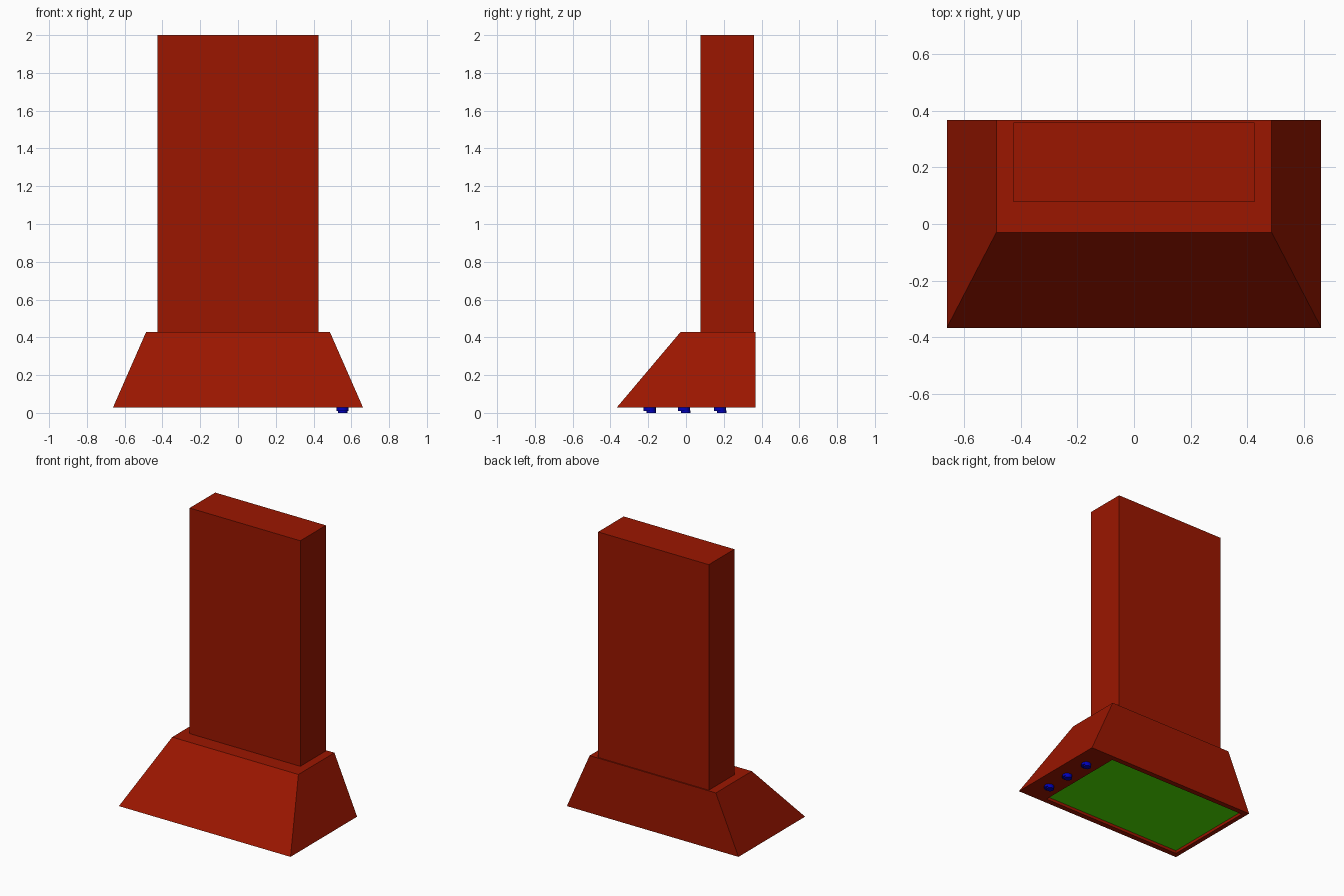
import bpy
import bmesh

if "Cube" in bpy.data.objects:
    bpy.data.objects.remove(bpy.data.objects["Cube"])


def material(name, color):
    mat = bpy.data.materials.new(name)
    mat.use_nodes = True
    mat.diffuse_color = (*color, 1)
    mat.node_tree.nodes["Principled BSDF"].inputs["Base Color"].default_value = (*color, 1)
    return mat


red = material("dark red", (0.33, 0.008, 0.0))
green = material("filter green", (0.08, 0.80, 0.0))
blue = material("button blue", (0.0, 0.0, 0.50))


def finish(name, bm, *mats):
    mesh = bpy.data.meshes.new(name)
    bm.to_mesh(mesh)
    bm.free()
    for mat in mats:
        mesh.materials.append(mat)
    obj = bpy.data.objects.new(name, mesh)
    bpy.context.collection.objects.link(obj)
    return obj


def ring(bm, x0, x1, y0, y1, z):
    return [bm.verts.new((x, y, z)) for x, y in ((x0, y0), (x1, y0), (x1, y1), (x0, y1))]


def bridge(bm, low, high):
    for i in range(4):
        j = (i + 1) % 4
        bm.faces.new((low[i], low[j], high[j], high[i]))


# Flared hood: sloped sides, flat back, recessed filter panel underneath
bm = bmesh.new()
rings = [
    ring(bm, -0.487, 0.487, -0.03, 0.367, 0.427),
    ring(bm, -0.662, 0.662, -0.367, 0.367, 0.028),
    ring(bm, -0.63, 0.46, -0.33, 0.33, 0.028),
    ring(bm, -0.63, 0.46, -0.33, 0.33, 0.048),
]
for upper, lower in zip(rings, rings[1:]):
    bridge(bm, lower, upper)
bm.faces.new(rings[0])
panel = bm.faces.new(rings[-1][::-1])
panel.material_index = 1
finish("hood", bm, red, green)

# Tall chimney, set slightly in from the back of the hood
bm = bmesh.new()
bottom = ring(bm, -0.427, 0.427, 0.077, 0.359, 0.427)
top = ring(bm, -0.427, 0.427, 0.077, 0.359, 2.0)
bridge(bm, bottom, top)
bm.faces.new(top)
bm.faces.new(bottom[::-1])
finish("chimney", bm, red)

# Control buttons: a round base with a slightly smaller cap below it
for label, y in (("front", -0.192), ("middle", -0.011), ("back", 0.18)):
    for part, radius, dy, z0, z1 in (("base", 0.032, 0, 0.011, 0.03),
                                     ("cap", 0.025, 0.009, 0.0, 0.012)):
        bpy.ops.mesh.primitive_cylinder_add(
            vertices=16, radius=radius, depth=z1 - z0,
            location=(0.554, y + dy, (z0 + z1) / 2))
        button = bpy.context.object
        button.name = f"{label}_button_{part}"
        button.data.materials.append(blue)
        bpy.ops.object.shade_smooth_by_angle()
